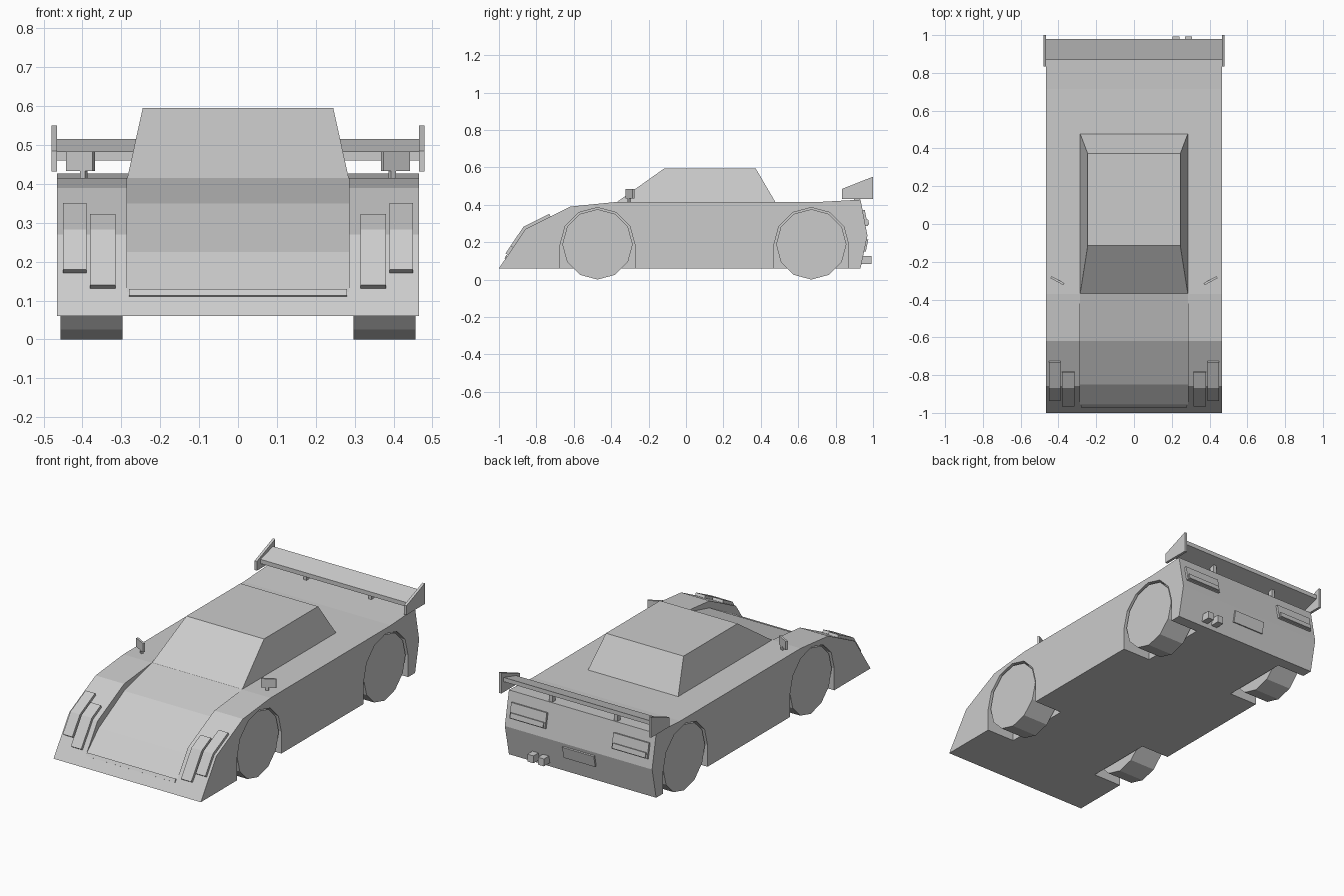
import bpy, bmesh, math
from mathutils import Vector, Matrix

cube = bpy.data.objects.get("Cube")
if cube:
    bpy.data.objects.remove(cube, do_unlink=True)

# One plain grey for the whole car
GREY = (0.6, 0.6, 0.6, 1)
paint = bpy.data.materials.new("plain_grey")
paint.use_nodes = True
paint.diffuse_color = GREY
bsdf = next(n for n in paint.node_tree.nodes if n.type == 'BSDF_PRINCIPLED')
bsdf.inputs["Base Color"].default_value = GREY


def finish(name, bm):
    bmesh.ops.recalc_face_normals(bm, faces=bm.faces)
    mesh = bpy.data.meshes.new(name)
    bm.to_mesh(mesh)
    bm.free()
    mesh.materials.append(paint)
    obj = bpy.data.objects.new(name, mesh)
    bpy.context.collection.objects.link(obj)
    return obj


def prism(name, profile, x0, x1):
    """Extrude a (y, z) side profile from x0 to x1."""
    bm = bmesh.new()
    face = bm.faces.new([bm.verts.new((x0, y, z)) for y, z in profile])
    out = bmesh.ops.extrude_face_region(bm, geom=[face])
    verts = [v for v in out["geom"] if isinstance(v, bmesh.types.BMVert)]
    bmesh.ops.translate(bm, verts=verts, vec=(x1 - x0, 0, 0))
    return finish(name, bm)


def box(name, centre, size, turn=0):
    bm = bmesh.new()
    m = (Matrix.Translation(centre) @ Matrix.Rotation(turn, 4, 'Z')
         @ Matrix.Diagonal((*size, 1)))
    bmesh.ops.create_cube(bm, size=1, matrix=m)
    return finish(name, bm)


def carve(target, cutter):
    mod = target.modifiers.new("cut", 'BOOLEAN')
    mod.operation = 'DIFFERENCE'
    mod.solver = 'EXACT'
    mod.object = cutter
    bpy.context.view_layer.objects.active = target
    bpy.ops.object.modifier_apply(modifier=mod.name)
    bpy.data.objects.remove(cutter, do_unlink=True)


def on_line(a, b, z):
    """Point at height z on the line a-b."""
    return Vector(a).lerp(Vector(b), (z - a[1]) / (b[1] - a[1]))


def plate(name, a, b, z0, z1, x0, x1, thick):
    """Thin panel lying on the sloping face a-b of the tail."""
    p, q = on_line(a, b, z0), on_line(a, b, z1)
    d = (q - p).normalized()
    n = Vector((d.y, -d.x)) * thick
    return prism(name, [p, q, q + n, p + n], x0, x1)


SIDES = (("right", -1), ("left", 1))
AXLES = (("front", -0.473), ("rear", 0.67))

# Wedge body
NOSE, KNEE, BROW = (-1, 0.06), (-0.858, 0.27), (-0.62, 0.39)
TAIL_TOP, TAIL_MID, TAIL_LOW = (0.933, 0.427), (0.97, 0.235), (0.933, 0.06)
body = prism("body", [NOSE, KNEE, BROW, (-0.37, 0.415), (0.715, 0.415),
                      TAIL_TOP, TAIL_MID, TAIL_LOW], -0.465, 0.465)

# Sunken bonnet between the front wings
carve(body, prism("bonnet_cutter", [
    (-0.36, 0.4176), (-0.62, 0.35), (-0.85, 0.225), (-1.06, 0.025),
    (-1.2, 0.025), (-1.2, 0.6), (-0.36, 0.6)], -0.285, 0.285))

# Wheel arches and wheels
for end, y in AXLES:
    arch = [(y + 0.2 * math.cos(math.radians(a)), 0.185 + 0.2 * math.sin(math.radians(a)))
            for a in range(0, 181, 30)]
    arch += [(y - 0.2, -0.1), (y + 0.2, -0.1)]
    tyre = [(y + 0.188 * math.sin(math.tau * i / 12), 0.188 - 0.188 * math.cos(math.tau * i / 12))
            for i in range(12)]
    for side, s in SIDES:
        carve(body, prism("arch_cutter", arch, s * 0.288, s * 0.6))
        prism(f"{end}_{side}_wheel", tyre, s * 0.297, s * 0.457)

# Cabin with sloping glass on all sides
bm = bmesh.new()
rings = [[bm.verts.new((sx * w, y, z)) for sx, y in ((-1, f), (1, f), (1, r), (-1, r))]
         for w, f, r, z in ((0.285, -0.37, 0.478, 0.414), (0.245, -0.115, 0.372, 0.595))]
for ring in rings:
    bm.faces.new(ring)
for i in range(4):
    j = (i + 1) % 4
    bm.faces.new((rings[0][i], rings[0][j], rings[1][j], rings[1][i]))
finish("cabin", bm)

# Lip below the bonnet
prism("nose_lip", [(-0.966, 0.11), (-0.956, 0.126), (-0.961, 0.13), (-0.971, 0.113)],
      -0.28, 0.28)


def lamp(name, y_low, y_high, x0, x1):
    """Strip that bends over the front wing."""
    low = Vector(NOSE).lerp(Vector(KNEE), (y_low - NOSE[0]) / (KNEE[0] - NOSE[0]))
    high = Vector(KNEE).lerp(Vector(BROW), (y_high - KNEE[0]) / (BROW[0] - KNEE[0]))
    knee = Vector(KNEE)
    n1, n2 = Vector((-0.013, 0.009)), Vector((-0.007, 0.014))
    prism(name, [low, knee, high, high + n2, knee + (n1 + n2) * 0.54, low + n1], x0, x1)


for side, s in SIDES:
    # Headlamp strips
    lamp(f"{side}_outer_headlamp", -0.925, -0.725, s * 0.39, s * 0.45)
    lamp(f"{side}_inner_headlamp", -0.952, -0.78, s * 0.315, s * 0.38)
    # Door mirrors
    box(f"{side}_mirror", (s * 0.405, -0.3, 0.458), (0.078, 0.012, 0.05), s * 0.5)
    box(f"{side}_mirror_stalk", (s * 0.397, -0.303, 0.423), (0.016, 0.012, 0.03), s * 0.5)
    # Tail lamps with a raised lower strip
    x0, x1 = s * 0.21, s * 0.435
    plate(f"{side}_tail_lamp", TAIL_MID, TAIL_TOP, 0.285, 0.37, x0, x1, 0.012)
    plate(f"{side}_tail_lamp_strip", TAIL_MID, TAIL_TOP, 0.29, 0.318,
          s * 0.218, s * 0.427, 0.02)
    # Rear wing end plates and posts
    prism(f"{side}_wing_end_plate",
          [(0.835, 0.485), (1, 0.55), (1, 0.432), (0.835, 0.432)], s * 0.465, s * 0.48)
    box(f"{side}_wing_post", (s * 0.205, 0.912, 0.45), (0.02, 0.03, 0.06))

# Rear wing blade
prism("rear_wing", [(0.868, 0.46), (0.868, 0.484), (0.98, 0.516), (0.98, 0.492)],
      -0.466, 0.466)

# Rear plate and twin exhausts
plate("rear_plate", TAIL_LOW, TAIL_MID, 0.15, 0.215, -0.1, 0.1, 0.009)
for name, x in (("inner_exhaust", 0.222), ("outer_exhaust", 0.288)):
    box(name, (x, 0.96, 0.104), (0.038, 0.064, 0.042))
